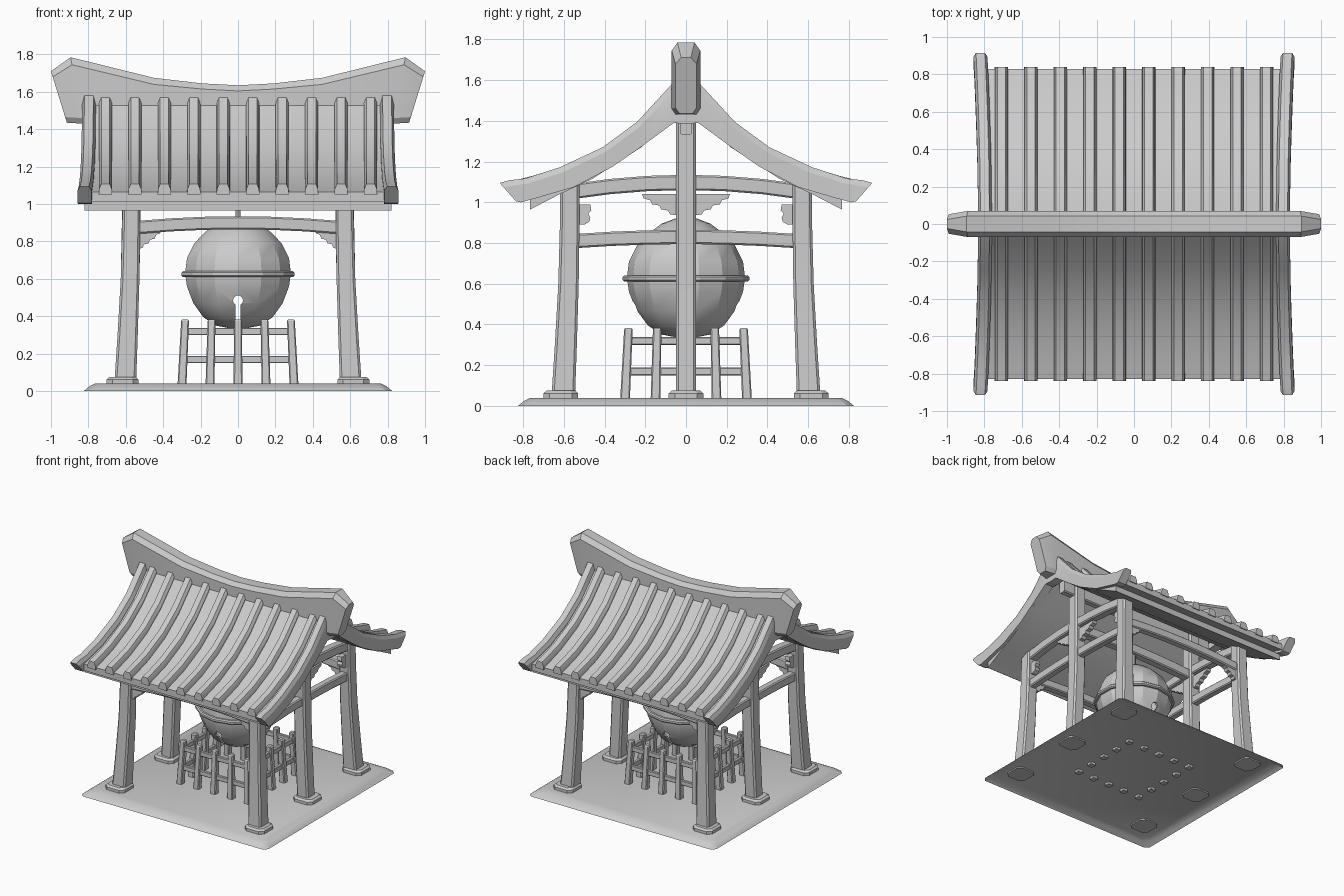
import bpy, bmesh, math

if "Cube" in bpy.data.objects:
    bpy.data.objects.remove(bpy.data.objects["Cube"])

SIGNS = (-1, 1)


def loft(name, rings, closed=False, first_cap=True):
    """Skin a list of equal-length point rings, capping the ends unless closed."""
    bm = bmesh.new()
    vs = [[bm.verts.new(p) for p in r] for r in rings]
    n, m = len(vs[0]), len(vs)
    for i in range(m if closed else m - 1):
        a, b = vs[i], vs[(i + 1) % m]
        for k in range(n):
            bm.faces.new((a[k], a[(k + 1) % n], b[(k + 1) % n], b[k]))
    if not closed:
        if first_cap:
            bm.faces.new(vs[0])
        bm.faces.new(vs[-1])
    bmesh.ops.recalc_face_normals(bm, faces=bm.faces)
    me = bpy.data.meshes.new(name)
    bm.to_mesh(me)
    bm.free()
    ob = bpy.data.objects.new(name, me)
    bpy.context.collection.objects.link(ob)
    return ob


def chamfered(cx, cy, z, h, c):
    """Square ring with cut corners."""
    pts = [(h, c - h), (h, h - c), (h - c, h), (c - h, h),
           (-h, h - c), (-h, c - h), (c - h, -h), (h - c, -h)]
    return [(cx + x, cy + y, z) for x, y in pts]


def beam(name, axis, offset, length, z0, z1, arch=0.0, half=0.03, bevel=0.008):
    """Beam along an axis, optionally arched upward in the middle."""
    rings = []
    for i in range(7 if arch else 2):
        t = -1 + 2 * i / (6 if arch else 1)
        up = arch * (1 - t * t)
        b = bevel
        sec = [(-half, z0 + b), (-half + b, z0), (half - b, z0), (half, z0 + b),
               (half, z1 - b), (half - b, z1), (-half + b, z1), (-half, z1 - b)]
        rings.append([(t * length, offset + s, z + up) if axis == 'x'
                      else (offset + s, t * length, z + up) for s, z in sec])
    return loft(name, rings)


CORBEL = [(-.02, 0), (.15, 0), (.145, -.02), (.115, -.03), (.105, -.05), (.075, -.055),
          (.065, -.075), (.035, -.08), (.025, -.1), (-.02, -.105)]


def corbel(name, x, y, z, axis, d, size=1.0, half=0.02, profile=CORBEL):
    """Stepped bracket reaching out from a post along direction d."""
    rings = []
    for s in (-half, half):
        rings.append([(x + d * u * size, y + s, z + w) if axis == 'x'
                      else (x + s, y + d * u * size, z + w) for u, w in profile])
    return loft(name, rings)


# Base shell with sloping rim, open underneath
loft("base", [chamfered(0, 0, 0, .825, .03), chamfered(0, 0, .025, .795, .04),
              chamfered(0, 0, .04, .765, .05)], first_cap=False)

# Posts leaning inward, on stone feet
for sx in SIGNS:
    for sy in (-1, 0, 1):
        top = 1.42 if sy == 0 else 1.10
        levels = [(.04, .603, .058), (.3, .59, .054), (.6, .577, .05), (.9, .571, .048), (top, .57, .047)]
        if sy == 0:
            levels = [(z, o, .05) for z, o, h in levels]
        loft("post", [chamfered(sx * o, sy * o, z, h, .012) for z, o, h in levels])
        fx, fy = sx * .617, sy * .615
        loft("post_foot", [chamfered(fx, fy, .03, .085, .03), chamfered(fx, fy, .062, .085, .03),
                           chamfered(fx, fy, .075, .07, .025)])

# Tie beams and their brackets
CURL = [(-.02, 0), (.06, 0), (.065, -.03), (.05, -.045), (.06, -.065), (.055, -.085), (.03, -.1), (-.02, -.1)]
for s in SIGNS:
    beam("eave_lintel", 'x', s * .57, .54, .84, .91, .025)
    beam("side_lower_beam", 'y', s * .57, .54, .775, .845, .02)
    beam("side_upper_beam", 'y', s * .57, .56, 1.015, 1.09, .045, .035)
    for t in SIGNS:
        corbel("lintel_bracket", s * .53, t * .57, .865, 'x', -s, .8)
        corbel("corner_bracket", s * .57, t * .53, .99, 'y', -t, 1, .02, CURL)
        corbel("middle_bracket", s * .57, t * .05, 1.04, 'y', t, 1.1)
beam("bell_beam", 'x', 0, .56, 1.02, 1.10, .02, .035)
beam("ridge_beam", 'x', 0, .72, 1.33, 1.43, 0, .028)

# Roof slope profile: distance from ridge, height of the upper line
TOP = [(.03, 1.615), (.1, 1.54), (.24, 1.395), (.41, 1.27), (.62, 1.172), (.76, 1.13), (.84, 1.11)]


def slab(name, s, upper, lower, x0, x1):
    return loft(name, [[(x0, s * u[0], u[1]), (x1, s * u[0], u[1]),
                        (x1, s * l[0], l[1]), (x0, s * l[0], l[1])] for u, l in zip(upper, lower)])


for s in SIGNS:
    # Tiled sheet and the board below it
    skin = [(min(y, .83), z - .045) for y, z in TOP]
    slab("roof_sheet", s, skin, [(y, z - .052) for y, z in skin], -.79, .79)
    under = [(0, 1.45), (.07, 1.4), (.22, 1.27), (.46, 1.115), (.62, 1.04), (.765, .965)]
    slab("roof_underboard", s, [(y, z + .05) for y, z in under], under, -.82, .82)
    # Trapezoid ribs
    for i in range(10):
        x = (i - 4.5) * .1575
        loft("roof_rib", [[(x - .036, s * y, z - .06), (x - .034, s * y, z - .03), (x - .022, s * y, z - .002),
                           (x + .022, s * y, z - .002), (x + .034, s * y, z - .03), (x + .036, s * y, z - .06)]
                          for y, z in TOP])
    # Gable boards flaring outward toward the eaves
    board = [(0, 1.62, 0, 1.385), (.07, 1.58, .06, 1.39), (.24, 1.395, .216, 1.275), (.41, 1.27, .36, 1.175),
             (.62, 1.172, .55, 1.075), (.79, 1.117, .73, 1.022), (.87, 1.108, .81, 1.0), (.915, 1.095, .835, 1.005)]
    for sx in SIGNS:
        rings = []
        for yt, zt, yb, zb in board:
            cx = .797 + .023 * (yt / .9) ** 2
            ym, zm = yt + (yb - yt) * .25, zt + (zb - zt) * .25
            rings.append([(sx * (cx - .024), s * yt, zt), (sx * (cx + .024), s * yt, zt),
                          (sx * (cx + .037), s * ym, zm), (sx * (cx + .037), s * yb, zb),
                          (sx * (cx - .037), s * yb, zb), (sx * (cx - .037), s * ym, zm)])
        loft("gable_board", rings)


# Sagging ridge with chamfered, upswept ends
def ridge_ring(xt, zt, xb, zb, h, c):
    dx = (xb - xt) / (zb - zt)
    sec = [(-h + .028, zt), (h - .028, zt), (h, zt - c), (h, zb + .03),
           (h - .02, zb), (-h + .02, zb), (-h, zb + .03), (-h, zt - c)]
    return [(xt + dx * (z - zt), y, z) for y, z in sec]


half_ridge = [(.19, 1.645, .19, 1.46, .07, .03), (.45, 1.675, .45, 1.46, .07, .035),
              (.895, 1.785, .83, 1.43, .07, .04), (1.0, 1.71, .915, 1.435, .052, .03)]
ridge = [ridge_ring(-a, b, -c, d, e, f) for a, b, c, d, e, f in reversed(half_ridge)]
ridge.append(ridge_ring(0, 1.635, 0, 1.46, .07, .03))
ridge += [ridge_ring(*r) for r in half_ridge]
loft("roof_ridge", ridge)


# Hollow round bell with keyhole slot, belt and hanger
def turned(name, profile, n, closed=False, phase=math.pi / 2):
    return loft(name, [[(r * math.cos(phase + math.tau * k / n), r * math.sin(phase + math.tau * k / n), z)
                        for k in range(n)] for r, z in profile], closed)


bell = turned("bell", [(.05, .337), (.12, .35), (.19, .395), (.245, .47), (.28, .56), (.29, .63), (.28, .71),
                       (.24, .79), (.18, .85), (.12, .895), (.04, .925)], 14)
keyhole = [(.027 * math.sin(a), .485 - .027 * math.cos(a))
           for a in [math.radians(30 + 30 * k) for k in range(11)]]
keyhole += [(-.0135, .30), (.0135, .30)]
cutter = loft("slot_cutter", [[(x, y, z) for x, z in keyhole] for y in (-.5, .5)])
cutter.hide_render = True
shell = bell.modifiers.new("shell", 'SOLIDIFY')
shell.thickness = .015
cut = bell.modifiers.new("slot", 'BOOLEAN')
cut.operation = 'DIFFERENCE'
cut.object = cutter
bpy.context.view_layer.objects.active = bell
for m in ("shell", "slot"):
    bpy.ops.object.modifier_apply(modifier=m)
bpy.data.objects.remove(cutter)
turned("bell_belt", [(.275, .61), (.302, .61), (.311, .618), (.311, .633), (.302, .641), (.275, .641)], 14, True)
turned("bell_hanger", [(.014, .9), (.014, 1.06)], 8)

# Square fence around the bell: splayed posts and two rails per side
for i in range(5):
    for j in range(5):
        if i in (0, 4) or j in (0, 4):
            x, y = (i - 2) / 2, (j - 2) / 2
            loft("fence_post", [chamfered(x * .3, y * .3, .02, .024, .006),
                                chamfered(x * .283, y * .283, .375, .021, .006),
                                chamfered(x * .283, y * .283, .383, .015, .004)])
for s in SIGNS:
    for z, o in ((.15, .292), (.30, .286)):
        for axis in 'xy':
            beam("fence_rail", axis, s * o, o, z, z + .038, 0, .013, .004)

# Smooth the gentle curves, keep real edges sharp
bpy.ops.object.select_all(action='SELECT')
bpy.ops.object.shade_smooth_by_angle(angle=math.radians(23))
